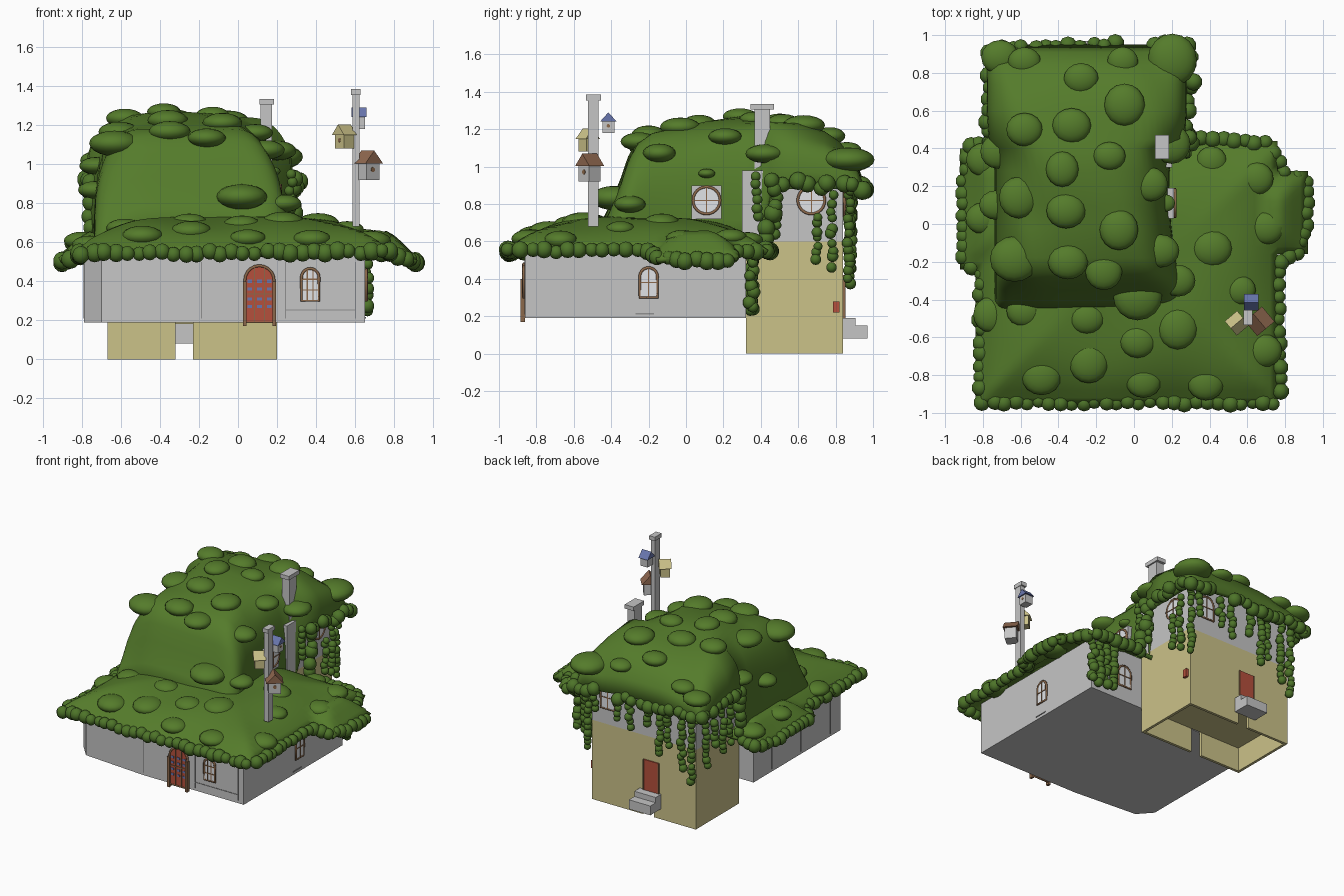
import bpy, bmesh, math, random
from mathutils import Matrix, Vector
from mathutils.bvhtree import BVHTree

random.seed(4)
cube = bpy.data.objects.get("Cube")
if cube:
    bpy.data.objects.remove(cube)


def material(name, r, g, b):
    m = bpy.data.materials.new(name)
    m.use_nodes = True
    m.diffuse_color = (r, g, b, 1)
    m.node_tree.nodes["Principled BSDF"].inputs["Base Color"].default_value = (r, g, b, 1)
    return m


MOSS = material("moss green", .09, .2, .024)
IVY = material("ivy green", .075, .175, .022)
GREY = material("plaster grey", .56, .56, .56)
TAN = material("sand wall", .6, .54, .25)
WOOD = material("frame wood", .26, .14, .07)
BROWN = material("roof brown", .28, .14, .08)
RED = material("door red", .46, .08, .045)
BLUE = material("roof blue", .14, .18, .42)
GLASS = material("pale glass", .75, .77, .8)
TRIM = material("trim grey", .28, .28, .28)


def finish(name, bm, mat, smooth=False):
    bmesh.ops.recalc_face_normals(bm, faces=bm.faces)
    mesh = bpy.data.meshes.new(name)
    bm.to_mesh(mesh)
    bm.free()
    mesh.materials.append(mat)
    mesh.polygons.foreach_set("use_smooth", [smooth] * len(mesh.polygons))
    ob = bpy.data.objects.new(name, mesh)
    bpy.context.collection.objects.link(ob)
    return ob


def box(name, lo, hi, mat, place=Matrix()):
    lo, hi = Vector(lo), Vector(hi)
    bm = bmesh.new()
    bmesh.ops.create_cube(bm, size=1, matrix=place @ Matrix.Translation((lo + hi) / 2)
                          @ Matrix.Diagonal((*(hi - lo), 1)))
    return finish(name, bm, mat)


def prism(name, outline, y0, y1, mat, place=Matrix()):
    """Extrude an x-z outline from y0 to y1."""
    bm = bmesh.new()
    face = bm.faces.new([bm.verts.new((x, y0, z)) for x, z in outline])
    new = bmesh.ops.extrude_face_region(bm, geom=[face])["geom"]
    bmesh.ops.translate(bm, vec=(0, y1 - y0, 0),
                        verts=[v for v in new if isinstance(v, bmesh.types.BMVert)])
    bmesh.ops.transform(bm, matrix=place, verts=bm.verts)
    return finish(name, bm, mat)


def arch(w, h):
    """Round-headed outline; a full circle when h is zero."""
    r = w / 2
    if not h:
        return [(r * math.cos(a * math.pi / 12), r * math.sin(a * math.pi / 12)) for a in range(24)]
    head = [(r * math.cos(a * math.pi / 10), h - r + r * math.sin(a * math.pi / 10)) for a in range(11)]
    return [(r, 0)] + head + [(-r, 0)]


def opening(name, spot, yaw, w, h, mat, bars=(1, 1)):
    """Pane, round frame and glazing bars; faces -y before turning."""
    place = Matrix.Translation(spot) @ Matrix.Rotation(math.radians(yaw), 4, 'Z')
    outline = arch(w, h)
    prism(name + "_pane", outline, -.008, 0, mat, place)
    curve = bpy.data.curves.new(name + "_frame", 'CURVE')
    curve.dimensions = '3D'
    curve.bevel_depth = .008
    curve.bevel_resolution = 1
    spline = curve.splines.new('POLY')
    spline.points.add(len(outline) - 1)
    for p, (x, z) in zip(spline.points, outline):
        p.co = (x, -.006, z, 1)
    spline.use_cyclic_u = True
    curve.materials.append(WOOD)
    frame = bpy.data.objects.new(name + "_frame", curve)
    frame.matrix_world = place
    bpy.context.collection.objects.link(frame)
    bottom, top = (0, h) if h else (-w / 2, w / 2)
    for i in range(bars[0]):
        x = -w / 2 + w * (i + 1) / (bars[0] + 1)
        reach = top - w / 2 + math.sqrt(w * w / 4 - x * x)
        box(name + "_upright", (x - .003, -.012, bottom), (x + .003, -.004, reach), WOOD, place)
    for i in range(bars[1]):
        z = bottom + (top - bottom) * (i + 1) / (bars[1] + 1)
        box(name + "_crossbar", (-w / 2, -.012, z - .003), (w / 2, -.004, z + .003), WOOD, place)


# Walls of the long house, whose front left corner is cut, and of the tall wing
plan = [(-.79, .72), (-.7, .82), (-.19, .86), (.65, .86), (.65, -.32), (-.79, -.32)]
prism("house_walls", plan, .19, .58, GREY, Matrix.Rotation(math.pi / 2, 4, 'X'))
box("wing_upper_walls", (-.67, .3, .6), (.2, .84, .98), GREY)
notched = [(-.67, 0), (-.32, 0), (-.32, .2), (-.23, .2), (-.23, 0), (.2, 0), (.2, .6), (-.67, .6)]
for y in (.32, .82):
    prism("wing_base_wall", notched, y, y + .02, TAN)
for x in (-.67, .18):
    box("wing_base_side", (x, .34, 0), (x + .02, .82, .6), TAN)
box("wing_floor", (-.65, .34, .18), (.18, .82, .2), TAN)
box("upper_step", (-.38, .84, .12), (-.2, .905, .19), GREY)
box("lower_step", (-.38, .84, .08), (-.2, .97, .15), GREY)
box("wall_lantern", (.2, .785, .22), (.22, .82, .28), RED)

# Thin panel lines on the long house
for x in (-.19, .24, .6):
    box("panel_upright", (x, -.863, .21), (x + .005, -.86, .5), TRIM)
box("panel_rail", (.24, -.863, .25), (.6, -.86, .255), TRIM)
for y in (-.6, -.25, .1):
    box("side_panel_upright", (-.793, y, .21), (-.79, y + .005, .5), TRIM)
box("side_vent", (.65, -.27, .21), (.655, -.17, .217), TRIM)

# Doors and windows
opening("front_door", (.11, -.862, .19), 0, .15, .29, RED, (2, 1))
for x in (.06, .11, .16):
    for z in (.27, .31, .36, .4):
        box("door_light", (x - .012, -.873, z - .008), (x + .012, -.869, z + .008), BLUE)
for x in (.035, .185):
    box("door_post", (x - .009, -.885, .17), (x + .009, -.86, .4), WOOD)
opening("front_window", (.37, -.862, .3), 0, .09, .165, GLASS, (2, 2))
opening("side_window", (.652, -.2, .3), 90, .095, .16, GLASS)
opening("rear_window", (.36, .322, .3), 180, .11, .16, GLASS)
box("dormer_wall", (.1, .03, .72), (.212, .19, .9), GREY)
opening("dormer_window", (.212, .11, .82), 90, .145, 0, GLASS)
opening("wing_round_window", (.202, .67, .82), 90, .145, 0, GLASS)
opening("wing_back_window", (.06, .842, .72), 180, .12, .17, GLASS)
box("back_door", (-.36, .84, .19), (-.24, .848, .42), RED)
for x in (-.365, -.24):
    box("back_door_post", (x, .84, .19), (x + .006, .852, .42), WOOD)

# Lower roof: a soft sheet rising from the rim of three joined rectangles
rects = [(-.83, -.95, .78, .43), (.6, -.17, .91, .28), (-.91, -.22, -.6, .42)]


def depth(x, y):
    return max(min(x - a, c - x, y - b, d - y) for a, b, c, d in rects)


bm = bmesh.new()
bmesh.ops.create_grid(bm, x_segments=48, y_segments=48, size=.96)
bmesh.ops.delete(bm, context='FACES', geom=[
    f for f in bm.faces if depth(*f.calc_center_median().xy) < 0])
for v in bm.verts:
    d = max(depth(v.co.x, v.co.y), 0)
    v.co.z = (.555 + .19 * (1 - math.exp(-d / .2)) - .3 * max(abs(v.co.x) - .78, 0)
              + .008 * math.sin(9 * v.co.x) * math.sin(8 * v.co.y))
lower_tree = BVHTree.FromBMesh(bm)
lower = finish("lower_roof", bm, MOSS, True)

# Upper roof: rounded arches lofted front to back (y, left and right half width, base, top)
sections = [(-.48, .47, .47, .5, .64), (-.41, .49, .5, .5, .78), (-.35, .49, .51, .5, .93),
            (-.31, .49, .5, .5, 1.05), (-.26, .49, .49, .5, 1.14), (-.18, .49, .47, .5, 1.19),
            (-.02, .49, .45, .5, 1.21), (.1, .49, .44, .5, 1.23), (.28, .49, .44, .5, 1.26),
            (.4, .5, .45, .55, 1.26), (.45, .52, .52, .88, 1.25), (.6, .53, .53, .88, 1.23),
            (.74, .53, .53, .88, 1.18), (.84, .53, .53, .88, 1.11), (.91, .52, .52, .87, 1.02),
            (.95, .51, .51, .86, .91)]
bm = bmesh.new()
rows = []
for y, left, right, base, top in sections:
    row = []
    for i in range(33):
        a = math.pi * i / 32
        c, s = math.cos(a), max(math.sin(a), 0)
        x = (right if c > 0 else -left) * abs(c) ** .5
        row.append(bm.verts.new((x - .25, y, base + (top - base) * s ** .55
                                 + .012 * s * math.sin(7 * c + 9 * y))))
    rows.append(row)
for r0, r1 in zip(rows, rows[1:]):
    for i in range(32):
        bm.faces.new((r0[i], r0[i + 1], r1[i + 1], r1[i]))
upper_tree = BVHTree.FromBMesh(bm)
upper = finish("upper_roof", bm, MOSS, True)
for ob in (lower, upper):
    up = sum(p.normal.z * p.area for p in ob.data.polygons) > 0
    mod = ob.modifiers.new("thickness", 'SOLIDIFY')
    mod.thickness = .03
    mod.offset = -1 if up else 1

# Moss cushions half sunk into both roofs
spots = [(-.58, .86), (-.28, .77), (-.06, .86), (-.05, .63), (-.33, .52), (-.58, .5), (-.13, .36),
         (-.38, .29), (-.61, .14), (-.36, .07), (.09, .21), (-.08, -.03), (-.35, -.2), (-.16, -.25),
         (-.58, -.46), (-.25, -.5), (.23, -.55), (.02, -.62), (-.49, -.8), (-.24, -.73), (.05, -.83),
         (.38, -.84), (.56, -.35), (.68, -.67), (.41, .33), (.65, .24), (.7, -.02), (.41, -.13),
         (-.8, .03), (-.79, .34), (-.76, -.48)]
steep = [(-.66, -.2, 1.13, .13), (.02, -.4, .84, .13), (.2, .86, 1.03, .13), (.18, -.14, 1.1, .1),
         (-.75, .1, .87, .09), (.2, .11, .97, .05), (.2, .42, 1.07, .1), (-.76, .38, 1, .09),
         (-.7, .86, 1, .1), (.24, -.3, .8, .09)]
bm = bmesh.new()


def cushion(hit, normal, r):
    if normal.z < 0:
        normal = -normal
    turn = normal.to_track_quat('Z', 'Y').to_matrix().to_4x4()
    bmesh.ops.create_uvsphere(bm, u_segments=16, v_segments=10, radius=r,
                              matrix=Matrix.Translation(hit - normal * r * .22) @ turn
                              @ Matrix.Diagonal((1, random.uniform(.85, 1.1), .5, 1)))


for x, y in spots:
    hits = [t.ray_cast(Vector((x, y, 2)), Vector((0, 0, -1))) for t in (lower_tree, upper_tree)]
    hit = max((h for h in hits if h[0]), key=lambda h: h[0].z)
    cushion(hit[0], hit[1], random.uniform(.08, .11))
for x, y, z, r in steep:
    hit = upper_tree.find_nearest(Vector((x, y, z)))
    cushion(hit[0], hit[1], r)
finish("moss_cushions", bm, MOSS, True)


# Leafy beads along the eaves and hanging strands
def beads(bm, path, radius, wobble):
    for a, b in zip(path, path[1:]):
        a, b = Vector(a), Vector(b)
        count = max(1, round((b - a).length / (radius * 1.4)))
        for i in range(count):
            p = a.lerp(b, i / count) + Vector([random.uniform(-wobble, wobble) for _ in range(3)])
            bmesh.ops.create_uvsphere(bm, u_segments=10, v_segments=7, matrix=Matrix.Translation(p),
                                      radius=radius * random.uniform(.85, 1.15))


bm = bmesh.new()
right_rim = [(-.8, -.945), (.74, -.945), (.77, -.88), (.77, -.2), (.87, -.15), (.91, 0), (.91, .22),
             (.8, .28), (.7, .43), (.3, .45)]
left_rim = [(-.81, -.93), (-.81, -.26), (-.9, -.18), (-.9, .22), (-.87, .41), (-.72, .43)]
for rim in (right_rim, left_rim):
    beads(bm, [(x, y, .55 - .4 * max(abs(x) - .78, 0)) for x, y in rim], .043, .008)
beads(bm, [(-.75, .42, .6), (-.77, .43, .92), (-.77, .92, .9), (-.03, .95, .89)], .043, .015)
beads(bm, [(.12, .94, .89), (.3, .95, .88), (.29, .47, .92), (.31, .43, .5)], .045, .02)
finish("eave_leaves", bm, IVY, True)

bm = bmesh.new()
strands = [(.24, .7, .73, .47), (.24, .78, .84, .43), (.22, .87, .88, .36), (.15, .88, .88, .68),
           (-.04, .88, .88, .66), (-.14, .88, .88, .62), (-.3, .88, .88, .68), (-.4, .88, .88, .48),
           (-.46, .88, .88, .55), (-.58, .88, .88, .42), (-.66, .88, .88, .34), (-.7, .76, .88, .42),
           (-.7, .66, .88, .55), (-.7, .56, .88, .46), (-.7, .47, .88, .5), (.27, .38, .95, .7),
           (.27, .48, .88, .6)]
for x, y, high, low in strands:
    beads(bm, [(x, y, high), (x, y, low)], .028, .01)
for x in (.66, .6, .54, .48):
    beads(bm, [(x, .35, .54), (x, .35, .2)], .032, .012)
finish("ivy_strands", bm, IVY, True)

# Chimney, tall flue and its three bird houses
box("chimney", (.115, .365, .95), (.175, .45, 1.31), GREY)
box("chimney_cap", (.11, .345, 1.305), (.185, .47, 1.335), GREY)
box("flue", (.587, -.525, .68), (.623, -.468, 1.36), GREY)
box("flue_cap", (.58, -.535, 1.355), (.627, -.455, 1.385), GREY)


def bird_house(name, spot, yaw, s, body, roof):
    place = Matrix.Translation(spot) @ Matrix.Rotation(math.radians(yaw), 4, 'Z') @ Matrix.Scale(s, 4)
    box(name + "_body", (-.38, -.35, 0), (.38, .35, .85), body, place)
    prism(name + "_roof", [(-.52, .72), (.52, .72), (0, 1.3)], -.45, .45, roof, place)
    prism(name + "_hole", [(x, z + .45) for x, z in arch(.22, 0)], -.37, -.34, WOOD, place)


bird_house("brown_bird_house", (.665, -.515, .92), 40, .115, GREY, BROWN)
bird_house("sand_bird_house", (.545, -.525, 1.08), -50, .095, TAN, TAN)
bird_house("blue_bird_house", (.62, -.415, 1.18), 90, .085, GREY, BLUE)
